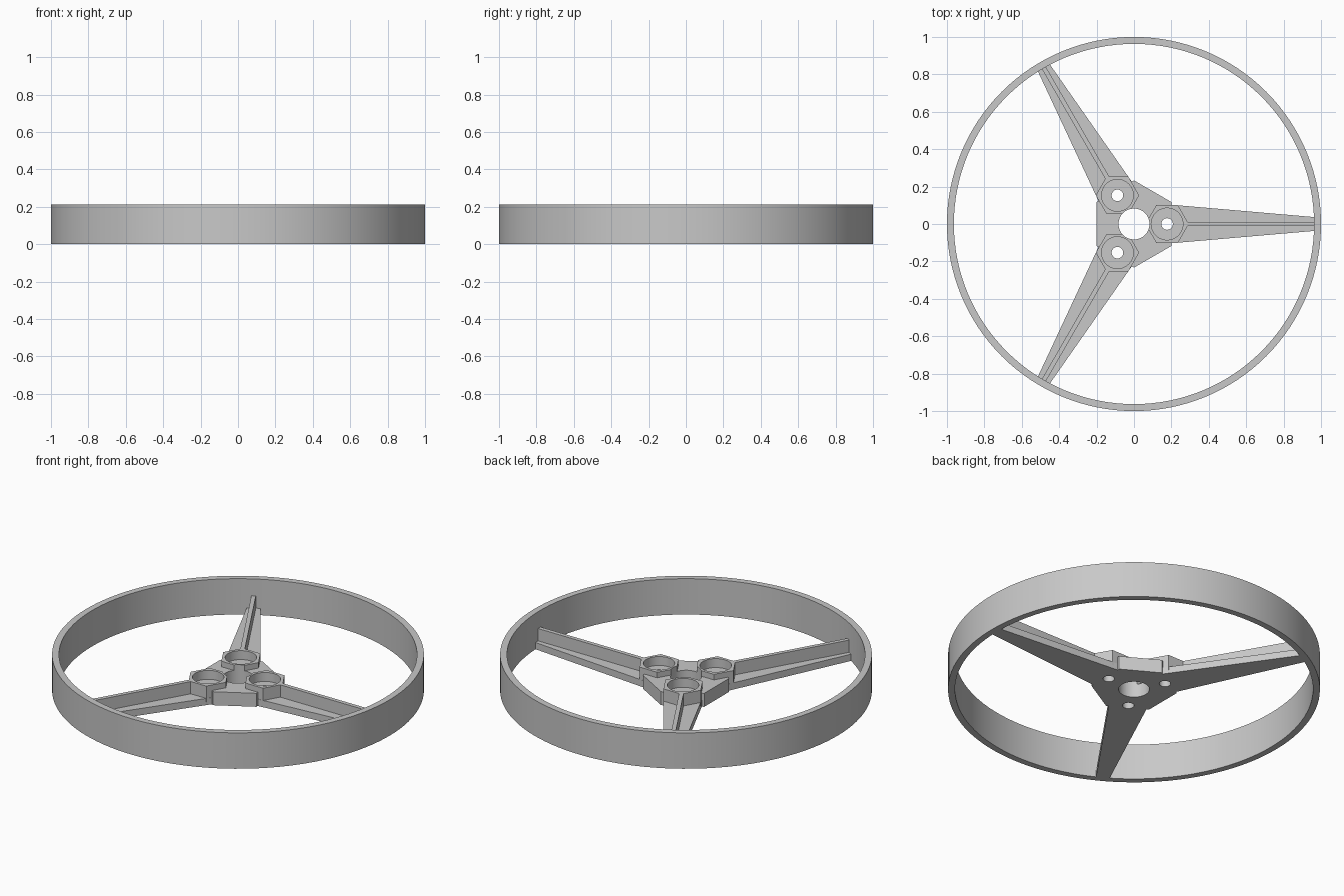
import bpy
import bmesh
import math
from mathutils import Matrix

cube = bpy.data.objects.get("Cube")
if cube:
    bpy.data.objects.remove(cube, do_unlink=True)

# Single grey finish
grey = bpy.data.materials.new("light_grey")
grey.use_nodes = True
colour = (0.58, 0.58, 0.58, 1)
grey.diffuse_color = colour
for node in grey.node_tree.nodes:
    if node.type == 'BSDF_PRINCIPLED':
        node.inputs["Base Color"].default_value = colour

RIM_H, TOP, HUB_H, PLATE_H, FLOOR = 0.213, 0.113, 0.08, 0.04, 0.06
BOSS_X = 0.177
ANGLES = [math.radians(a) for a in (0, 120, 240)]


def polygon(n, r, x=0, phase=0):
    return [(x + r * math.cos(phase + math.tau * i / n),
             r * math.sin(phase + math.tau * i / n)) for i in range(n)]


def prism(bm, outline, z0, z1, turn=0):
    """Extrude a flat outline from z0 to z1 and turn it about the axle."""
    rot = Matrix.Rotation(turn, 3, 'Z')
    low = [bm.verts.new(rot @ bm_vec((x, y, z0))) for x, y in outline]
    face = bm.faces.new(low)
    out = bmesh.ops.extrude_face_region(bm, geom=[face])["geom"]
    for v in out:
        if isinstance(v, bmesh.types.BMVert):
            v.co.z = z1


def bm_vec(p):
    return Matrix.Translation(p).translation


def finish(bm, name):
    bmesh.ops.recalc_face_normals(bm, faces=bm.faces[:])
    mesh = bpy.data.meshes.new(name)
    bm.to_mesh(mesh)
    bm.free()
    mesh.materials.append(grey)
    obj = bpy.data.objects.new(name, mesh)
    bpy.context.scene.collection.objects.link(obj)
    return obj


def smooth(obj):
    bpy.ops.object.select_all(action='DESELECT')
    obj.select_set(True)
    bpy.context.view_layer.objects.active = obj
    bpy.ops.object.shade_smooth_by_angle(angle=math.radians(30))


# Rim: rectangular section swept round the axle
bm = bmesh.new()
section = [(0.963, 0), (1, 0), (1, RIM_H), (0.963, RIM_H)]
verts = [bm.verts.new((r, 0, z)) for r, z in section]
edges = [bm.edges.new((verts[i], verts[(i + 1) % 4])) for i in range(4)]
bmesh.ops.spin(bm, geom=verts + edges, cent=(0, 0, 0), axis=(0, 0, 1),
               angle=math.tau, steps=128, use_merge=True)
bmesh.ops.remove_doubles(bm, verts=bm.verts[:], dist=0.0001)
smooth(finish(bm, "rim"))

parts = []

# Hexagonal hub
bm = bmesh.new()
prism(bm, polygon(6, 0.233, phase=math.radians(30)), 0, HUB_H)
parts.append(finish(bm, "hub"))

for i, a in enumerate(ANGLES, 1):
    # Tapered spoke plate
    bm = bmesh.new()
    prism(bm, [(0.2, -0.103), (0.975, -0.036), (0.975, 0.036), (0.2, 0.103)],
          0, PLATE_H, a)
    parts.append(finish(bm, f"spoke_plate_{i}"))
    # Upright stiffening rib
    bm = bmesh.new()
    prism(bm, [(0.275, -0.012), (0.975, -0.012), (0.975, 0.012), (0.275, 0.012)],
          0.02, TOP, a)
    parts.append(finish(bm, f"spoke_rib_{i}"))
    # Hexagonal bolt boss
    bm = bmesh.new()
    prism(bm, polygon(6, 0.116, BOSS_X), 0.02, TOP, a)
    parts.append(finish(bm, f"bolt_boss_{i}"))

# Cutters: axle bore, counterbores and bolt holes
cutters = []
bm = bmesh.new()
prism(bm, polygon(48, 0.083), -0.1, 0.3)
cutters.append(finish(bm, "axle_cutter"))
for name, r, z0 in (("counterbore_cutter", 0.085, FLOOR), ("bolt_cutter", 0.031, -0.1)):
    bm = bmesh.new()
    for a in ANGLES:
        prism(bm, polygon(40, r, BOSS_X), z0, 0.3, a)
    cutters.append(finish(bm, name))

# Cut the holes through every part, then drop the cutters
for obj in parts:
    if "rib" in obj.name:
        continue
    for c in cutters:
        c.hide_render = True
        mod = obj.modifiers.new(c.name, 'BOOLEAN')
        mod.operation, mod.solver, mod.object = 'DIFFERENCE', 'EXACT', c
    bpy.context.view_layer.update()
    graph = bpy.context.evaluated_depsgraph_get()
    cut = bpy.data.meshes.new_from_object(obj.evaluated_get(graph))
    obj.modifiers.clear()
    obj.data = cut
    smooth(obj)
for c in cutters:
    bpy.data.objects.remove(c, do_unlink=True)
